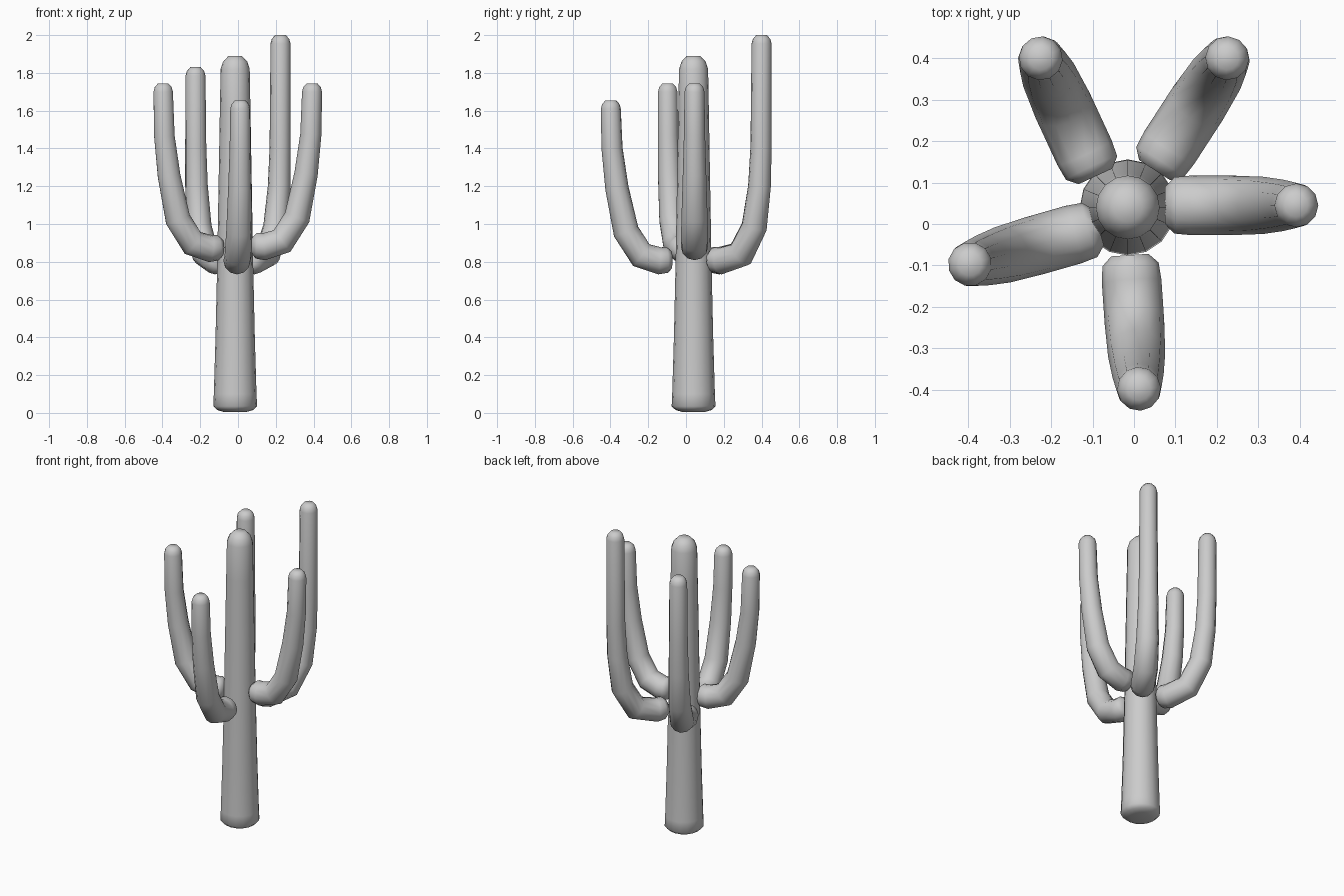
import bpy
import bmesh
import math
from mathutils import Vector

if "Cube" in bpy.data.objects:
    bpy.data.objects.remove(bpy.data.objects["Cube"], do_unlink=True)

grey = bpy.data.materials.new("plain_grey")
grey.use_nodes = True
GREY = (0.6, 0.6, 0.6, 1)
grey.diffuse_color = GREY
grey.node_tree.nodes["Principled BSDF"].inputs["Base Color"].default_value = GREY


def tube(name, rings, side, sides):
    """Skin rings of (centre, radius, axis); side lies in every ring's plane."""
    bm = bmesh.new()
    loops = []
    for centre, radius, axis in rings:
        up = axis.normalized().cross(side)
        angles = [math.tau * i / sides for i in range(sides)]
        loops.append([bm.verts.new(centre + radius * (side * math.cos(a) + up * math.sin(a)))
                      for a in angles])
    for a, b in zip(loops, loops[1:]):
        for i in range(sides):
            j = (i + 1) % sides
            bm.faces.new((a[i], a[j], b[j], b[i]))
    bm.faces.new(loops[0][::-1])
    bm.faces.new(loops[-1])
    bmesh.ops.recalc_face_normals(bm, faces=bm.faces)
    mesh = bpy.data.meshes.new(name)
    bm.to_mesh(mesh)
    bm.free()
    mesh.materials.append(grey)
    obj = bpy.data.objects.new(name, mesh)
    bpy.context.collection.objects.link(obj)
    bpy.ops.object.select_all(action='DESELECT')
    obj.select_set(True)
    bpy.context.view_layer.objects.active = obj
    bpy.ops.object.shade_smooth_by_angle(angle=math.radians(50))


# Trunk: tapered column with a rounded foot and crown, as (height, radius)
UP = Vector((0, 0, 1))
trunk = [(0.005, 0.06), (0.015, 0.095), (0.035, 0.116), (0.1, 0.113), (0.4, 0.104),
         (0.8, 0.095), (1.2, 0.088), (1.6, 0.081), (1.82, 0.077), (1.86, 0.064), (1.89, 0.035)]
tube("trunk", [(Vector((-0.015, 0.04, z)), r, UP) for z, r in trunk], Vector((1, 0, 0)), 16)

# Arm bends, as (share of reach, rise, radius); tall arms turn up sooner
wide_bend = [(0.0, 0, 0.045), (0.07, 0, 0.068), (0.2, -0.005, 0.072), (0.5, 0.025, 0.072),
             (0.75, 0.15, 0.069), (0.9, 0.38, 0.062), (0.98, 0.59, 0.056)]
tight_bend = [(0.0, 0, 0.045), (0.07, 0, 0.068), (0.2, -0.005, 0.072), (0.6, 0.03, 0.072),
              (0.86, 0.175, 0.067), (0.96, 0.39, 0.06), (0.99, 0.6, 0.056)]
tip = [(-0.045, 0.053), (-0.02, 0.046), (0, 0.028)]


def arm(name, root, end, root_z, top_z, bend):
    start = Vector((*root, root_z))
    reach = Vector((end[0] - root[0], end[1] - root[1], 0))
    path = [(start + reach * s + UP * dz, r) for s, dz, r in bend]
    path += [(Vector((*end, top_z + dz)), r) for dz, r in tip]
    rings = []
    for i, (p, r) in enumerate(path):
        before = path[max(i - 1, 0)][0]
        after = path[min(i + 1, len(path) - 1)][0]
        rings.append((p, r, (after - p).normalized() + (p - before).normalized()))
    tube(name, rings, reach.normalized().cross(UP), 12)


arm("front_arm", (-0.01, -0.075), (0.012, -0.398), 0.81, 1.655, wide_bend)
arm("left_arm", (0.075, 0.045), (0.392, 0.045), 0.885, 1.745, wide_bend)
arm("right_arm", (-0.085, -0.008), (-0.396, -0.097), 0.875, 1.745, wide_bend)
arm("back_right_arm", (-0.093, 0.115), (-0.225, 0.4), 0.81, 1.83, tight_bend)
arm("back_left_arm", (0.05, 0.13), (0.225, 0.4), 0.81, 2.0, tight_bend)
